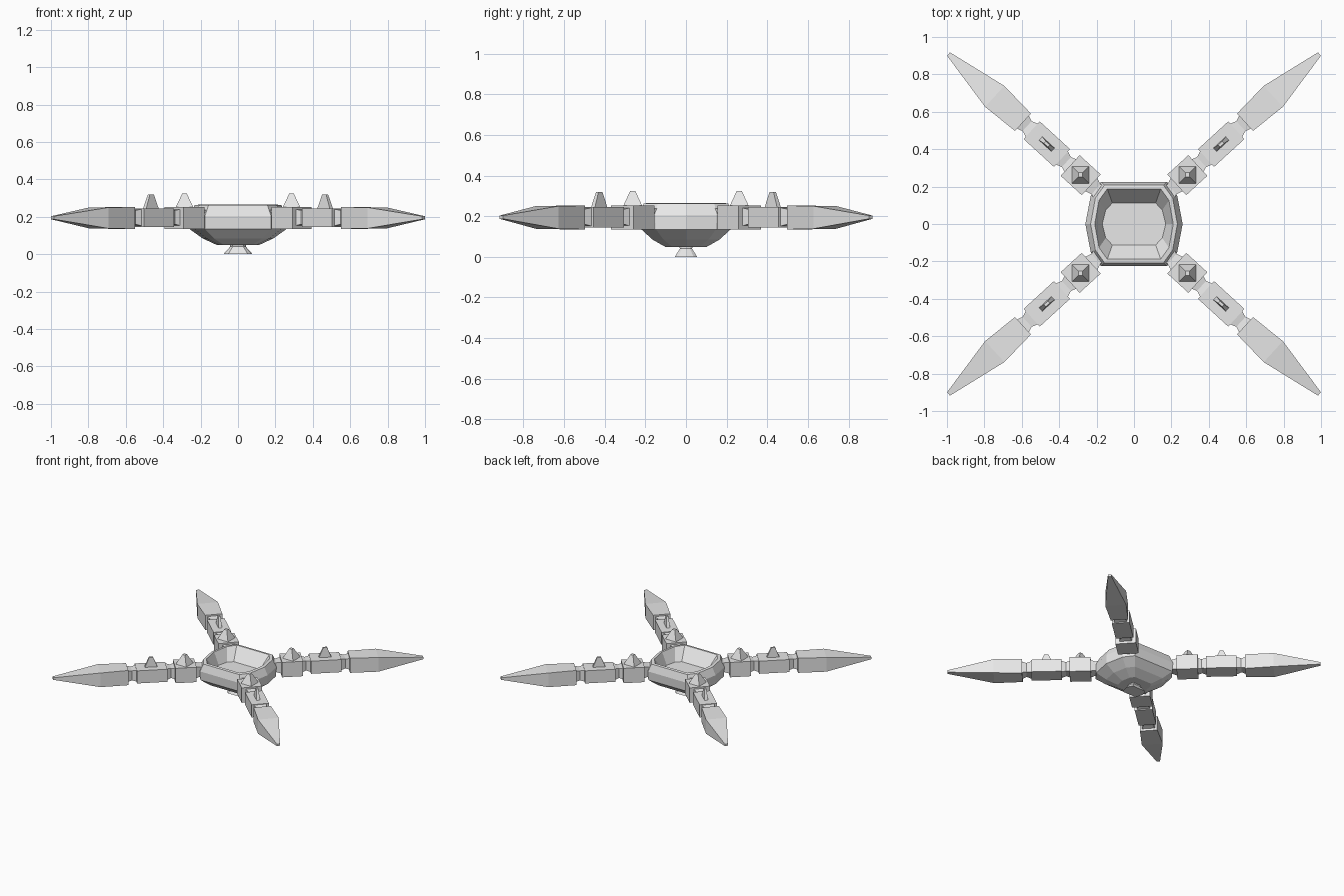
import bpy, bmesh, math
from mathutils import Matrix

cube = bpy.data.objects.get("Cube")
if cube:
    bpy.data.objects.remove(cube, do_unlink=True)

grey = bpy.data.materials.new("light grey")
grey.use_nodes = True
colour = (0.8, 0.8, 0.8, 1)
grey.diffuse_color = colour
grey.node_tree.nodes["Principled BSDF"].inputs["Base Color"].default_value = colour


def loft(name, rings, matrix=Matrix()):
    """Skin a closed solid through rings of equal point count."""
    bm = bmesh.new()
    loops = [[bm.verts.new(matrix @ p) for p in map(to_vec, ring)] for ring in rings]
    count = len(loops[0])
    for low, high in zip(loops, loops[1:]):
        for i in range(count):
            j = (i + 1) % count
            bm.faces.new((low[i], low[j], high[j], high[i]))
    bm.faces.new(loops[0][::-1])
    bm.faces.new(loops[-1])
    bmesh.ops.recalc_face_normals(bm, faces=bm.faces)
    mesh = bpy.data.meshes.new(name)
    bm.to_mesh(mesh)
    bm.free()
    mesh.materials.append(grey)
    obj = bpy.data.objects.new(name, mesh)
    bpy.context.collection.objects.link(obj)
    return obj


def to_vec(p):
    return Matrix.Translation(p).translation


def oval(rx, ry, z):
    """Ten-sided faceted oval, slightly pointed at both sides."""
    right = [(1, 0), (0.89, 0.67), (0.68, 1)]
    quarter = right + [(-x, y) for x, y in right[::-1]]
    full = quarter + [(-x, -y) for x, y in quarter[1:-1]]
    return [(x * rx, y * ry, z) for x, y in full]


def section(u, half, z0, z1):
    """Rectangle across an arm at distance u."""
    return [(u, -half, z0), (u, half, z0), (u, half, z1), (u, -half, z1)]


def plate(hx, hy, z):
    """Level rectangle for spikes."""
    return [(-hx, -hy, z), (hx, -hy, z), (hx, hy, z), (-hx, hy, z)]


# Bowl-shaped body with a sunken floor
loft("body_bowl", [
    oval(0.11, 0.10, 0.048), oval(0.19, 0.165, 0.085), oval(0.26, 0.22, 0.135),
    oval(0.26, 0.225, 0.205), oval(0.232, 0.208, 0.262), oval(0.21, 0.188, 0.265),
    oval(0.17, 0.112, 0.17)])

# Flared foot below the bowl
loft("foot", [oval(0.078, 0.055, 0), oval(0.042, 0.03, 0.04), oval(0.042, 0.035, 0.055)])

# Four mirrored segmented arms
ARM_ANGLE = math.radians(42.5)
for side, sx in (("left", 1), ("right", -1)):
    for end, sy in (("back", 1), ("front", -1)):
        tag = f"{end}_{side}"
        arm = Matrix.Diagonal((sx, sy, 1, 1)) @ Matrix.Rotation(ARM_ANGLE, 4, "Z")

        loft(f"{tag}_inner_segment",
             [section(u, 0.075, 0.135, 0.253) for u in (0.31, 0.463)], arm)
        loft(f"{tag}_middle_segment",
             [section(u, 0.064, 0.145, 0.245) for u in (0.522, 0.742)], arm)
        loft(f"{tag}_blade", [
            section(0.805, 0.063, 0.135, 0.252), section(1.01, 0.076, 0.138, 0.25),
            section(1.345, 0.012, 0.187, 0.203)], arm)

        # Narrow waisted joints between segments
        for part, a, b in (("root", 0.23, 0.32), ("inner", 0.45, 0.53), ("outer", 0.735, 0.815)):
            loft(f"{tag}_{part}_joint", [
                section(a, 0.05, 0.15, 0.242), section((a + b) / 2, 0.036, 0.16, 0.235),
                section(b, 0.05, 0.15, 0.242)], arm)

        # Square spike on the inner segment, aligned with the body
        place = Matrix.Translation(arm @ to_vec((0.388, 0, 0)))
        loft(f"{tag}_square_spike", [
            plate(0.047, 0.047, 0.25), plate(0.012, 0.012, 0.325)], place)

        # Thin fin on the middle segment
        place = arm @ Matrix.Translation((0.632, 0, 0))
        loft(f"{tag}_fin", [
            plate(0.047, 0.013, 0.24), plate(0.014, 0.008, 0.32)], place)
